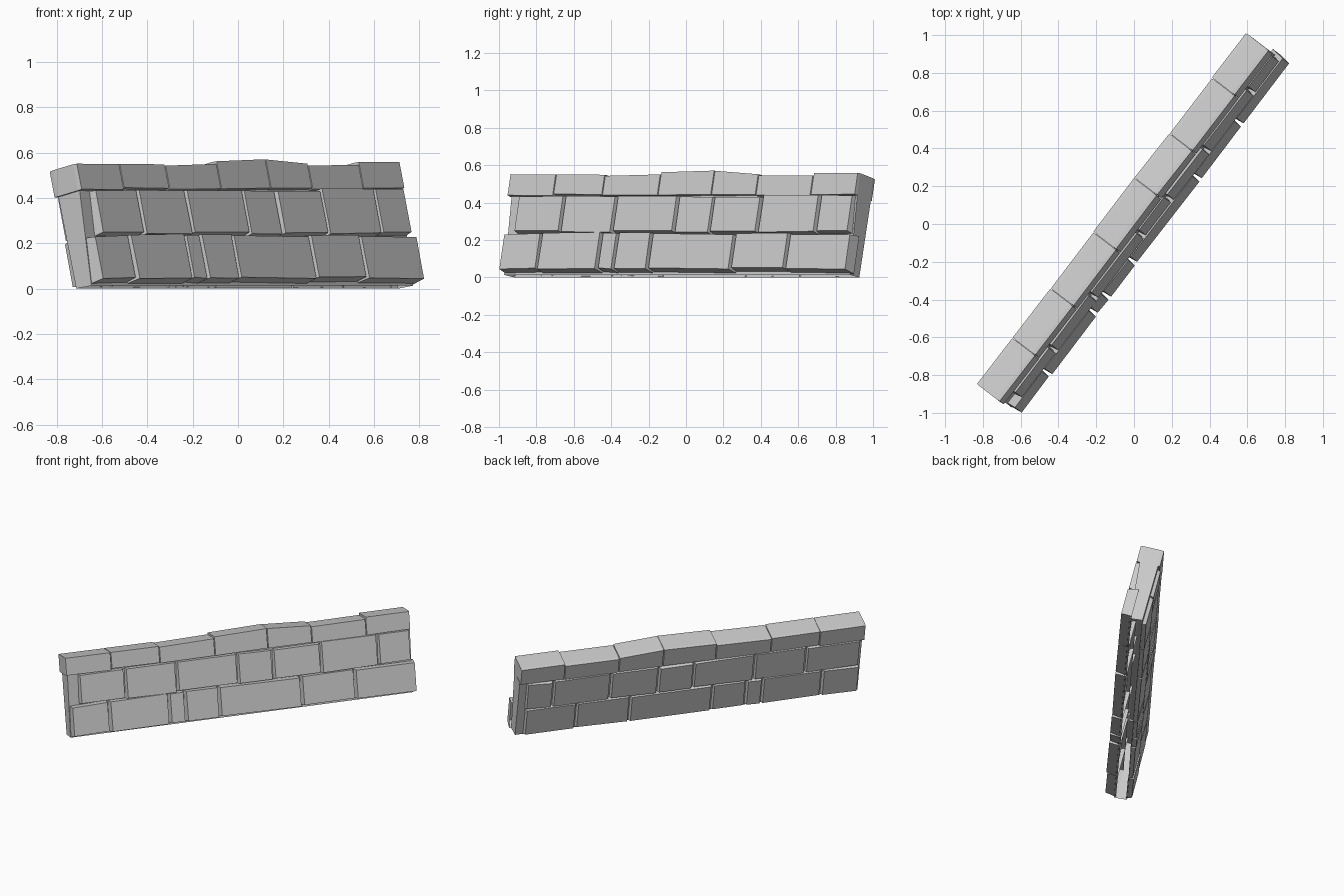
import bpy, bmesh, random
from math import sin, cos
from mathutils import Vector

if "Cube" in bpy.data.objects:
    bpy.data.objects.remove(bpy.data.objects["Cube"])

random.seed(7)
TILT = 0.235
U = Vector((0.609, 0.793, 0))                      # along the wall
N = Vector((0.793, -0.609, 0))                     # towards the front face
Z = Vector((0, 0, 1))
D = N * cos(TILT) + Z * sin(TILT)                  # leaning depth axis
H = -N * sin(TILT) + Z * cos(TILT)                 # leaning height axis
ORIGIN = N * -0.02


def jit(a):
    return random.uniform(-a, a)


def place(bm, u, d, h):
    return bm.verts.new(ORIGIN + U * u + D * d + H * h)


def add_block(bm, u0, u1, d_rings, bottom, top, rough=0.0, closed=True):
    """Block lofted through (depth, inset) rings; bottom/top are (left, right) heights."""
    rings = []
    for d, i in d_rings:
        pts = [(u0 + i, bottom[0] + i), (u1 - i, bottom[1] + i),
               (u1 - i, top[1] - i), (u0 + i, top[0] - i)]
        rings.append([place(bm, u, d + jit(rough), h) for u, h in pts])
    if closed:
        bm.faces.new(rings[0])
    bm.faces.new(rings[-1])
    for a, b in zip(rings, rings[1:]):
        for k in range(4):
            bm.faces.new((a[k], a[k - 1], b[k - 1], b[k]))


def finish(bm, name):
    bmesh.ops.recalc_face_normals(bm, faces=bm.faces)
    me = bpy.data.meshes.new(name)
    bm.to_mesh(me)
    bm.free()
    bpy.context.collection.objects.link(bpy.data.objects.new(name, me))


# hollow mortar core: thicker towards the top, open underneath
bm = bmesh.new()
a, b = [[place(bm, u, d, h) for d, h in ((0.015, -0.003), (0.012, 0.43), (0.135, 0.43), (0.10, -0.01))]
        for u in (-1.165, 1.165)]
bm.faces.new(a)
bm.faces.new(b)
for k in range(3):
    bm.faces.new((a[k], a[k + 1], b[k + 1], b[k]))
finish(bm, "mortar_core")


# courses of raised bricks on both faces, tapering outwards
def course(name, joints, low, high, base, face):
    bm = bmesh.new()
    for a, b in zip(joints, joints[1:]):
        add_block(bm, a + 0.002, b - 0.002, [(base, 0.0), (face + jit(0.003), 0.009)],
                  (low + jit(0.005), low + jit(0.005)),
                  (high + jit(0.007), high + jit(0.007)), 0.002, False)
    finish(bm, name)


lower = [-0.905, -0.5, -0.39, -0.16, 0.40, 0.765]
middle = [-0.785, -0.435, -0.02, 0.22, 0.545, 0.935]
course("lower_front_bricks", [-1.165] + lower + [1.185], 0.002, 0.212, 0.09, 0.164)
course("middle_front_bricks", [-1.10] + middle + [1.16], 0.206, 0.418, 0.11, 0.162)
course("lower_back_bricks", [-1.16] + lower + [1.115], 0.0, 0.212, 0.02, -0.012)
course("middle_back_bricks", [-1.155] + middle + [1.12], 0.206, 0.418, 0.02, -0.010)

# capping stones with uneven tops
bm = bmesh.new()
joints = [-1.18, -0.87, -0.54, -0.165, 0.195, 0.495, 0.865, 1.165]
tops = [(.532, .530), (.531, .529), (.523, .531), (.543, .552),
        (.551, .532), (.524, .526), (.54, .54)]
for a, b, t in zip(joints, joints[1:], tops):
    low = 0.416 + jit(0.004)
    add_block(bm, a + 0.001, b - 0.001,
              [(0.0, 0.002), (0.02, 0), (0.135, 0), (0.155, 0.002)],
              (low, low + jit(0.004)), t)
finish(bm, "cap_stones")
